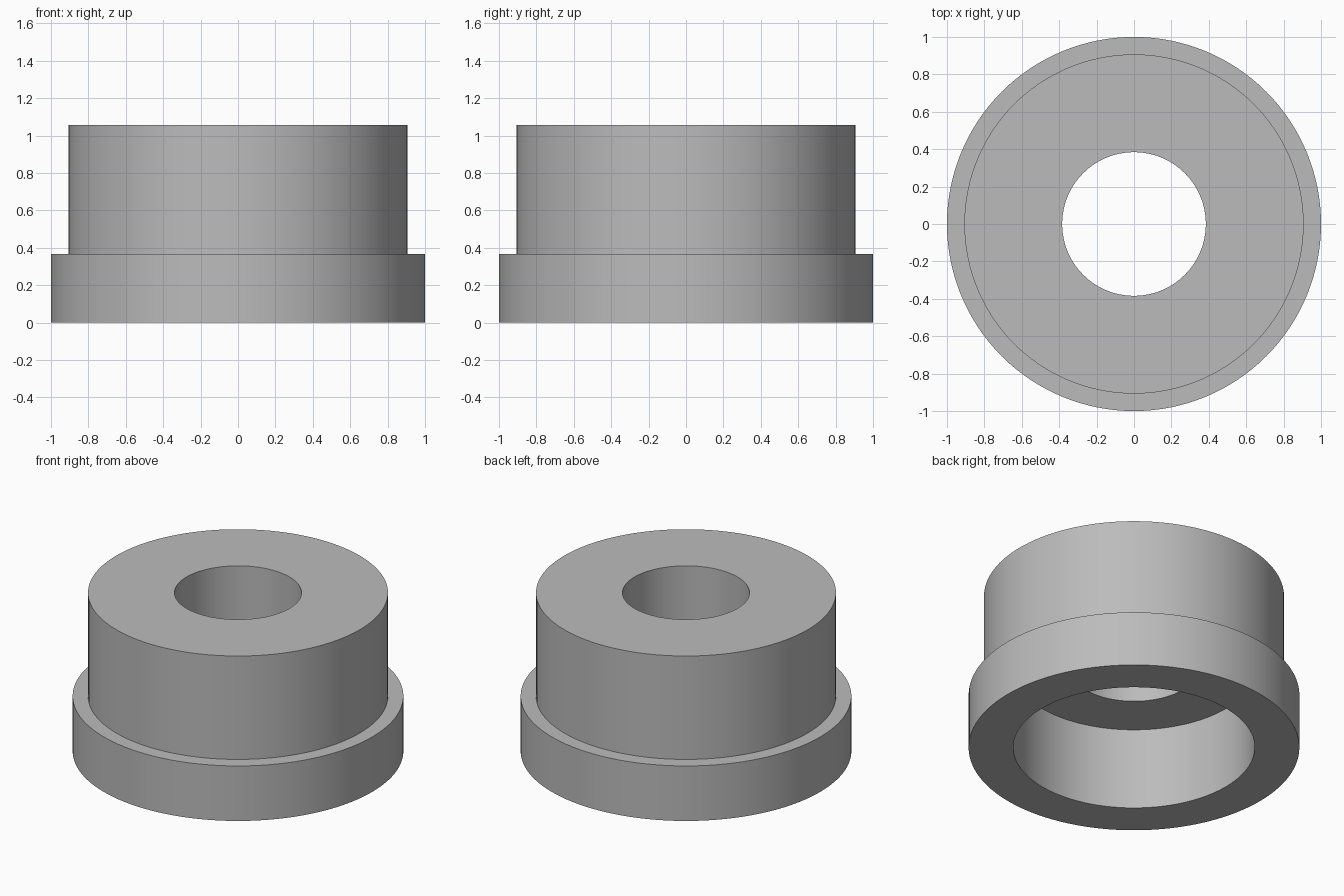
import bpy
import bmesh
from math import radians, tau
from mathutils import Matrix, Vector

SEGMENTS = 128
FLANGE_R, BODY_R, BORE_R, HOLE_R = 1.0, 0.907, 0.73, 0.384
FLANGE_Z, BORE_Z, TOP_Z = 0.367, 0.545, 1.057

cube = bpy.data.objects.get("Cube")
if cube:
    bpy.data.objects.remove(cube, do_unlink=True)

# Plain grey material
grey = bpy.data.materials.new("plain_grey")
grey.use_nodes = True
colour = (0.5, 0.5, 0.5, 1)
grey.diffuse_color = colour
grey.node_tree.nodes["Principled BSDF"].inputs["Base Color"].default_value = colour


def lathe(name, profile):
    """Turn a closed (radius, height) profile around the z axis."""
    bm = bmesh.new()
    verts = [bm.verts.new((r, 0, z)) for r, z in profile]
    edges = [bm.edges.new((a, b)) for a, b in zip(verts, verts[1:] + verts[:1])]
    bmesh.ops.spin(bm, geom=verts + edges, cent=(0, 0, 0), axis=(0, 0, 1),
                   angle=tau, steps=SEGMENTS, use_merge=True)
    bmesh.ops.remove_doubles(bm, verts=bm.verts, dist=0.0001)
    bmesh.ops.recalc_face_normals(bm, faces=bm.faces)
    mesh = bpy.data.meshes.new(name)
    bm.to_mesh(mesh)
    bm.free()
    mesh.materials.append(grey)
    obj = bpy.data.objects.new(name, mesh)
    bpy.context.collection.objects.link(obj)
    return obj


# Flanged bushing: stepped outside, wide counterbore below, narrow hole through the top
bushing = lathe("flanged_bushing", [
    (BORE_R, 0), (FLANGE_R, 0), (FLANGE_R, FLANGE_Z), (BODY_R, FLANGE_Z),
    (BODY_R, TOP_Z), (HOLE_R, TOP_Z), (HOLE_R, BORE_Z), (BORE_R, BORE_Z),
])

bpy.ops.object.select_all(action="DESELECT")
bushing.select_set(True)
bpy.context.view_layer.objects.active = bushing
bpy.ops.object.shade_smooth_by_angle(angle=radians(30))
